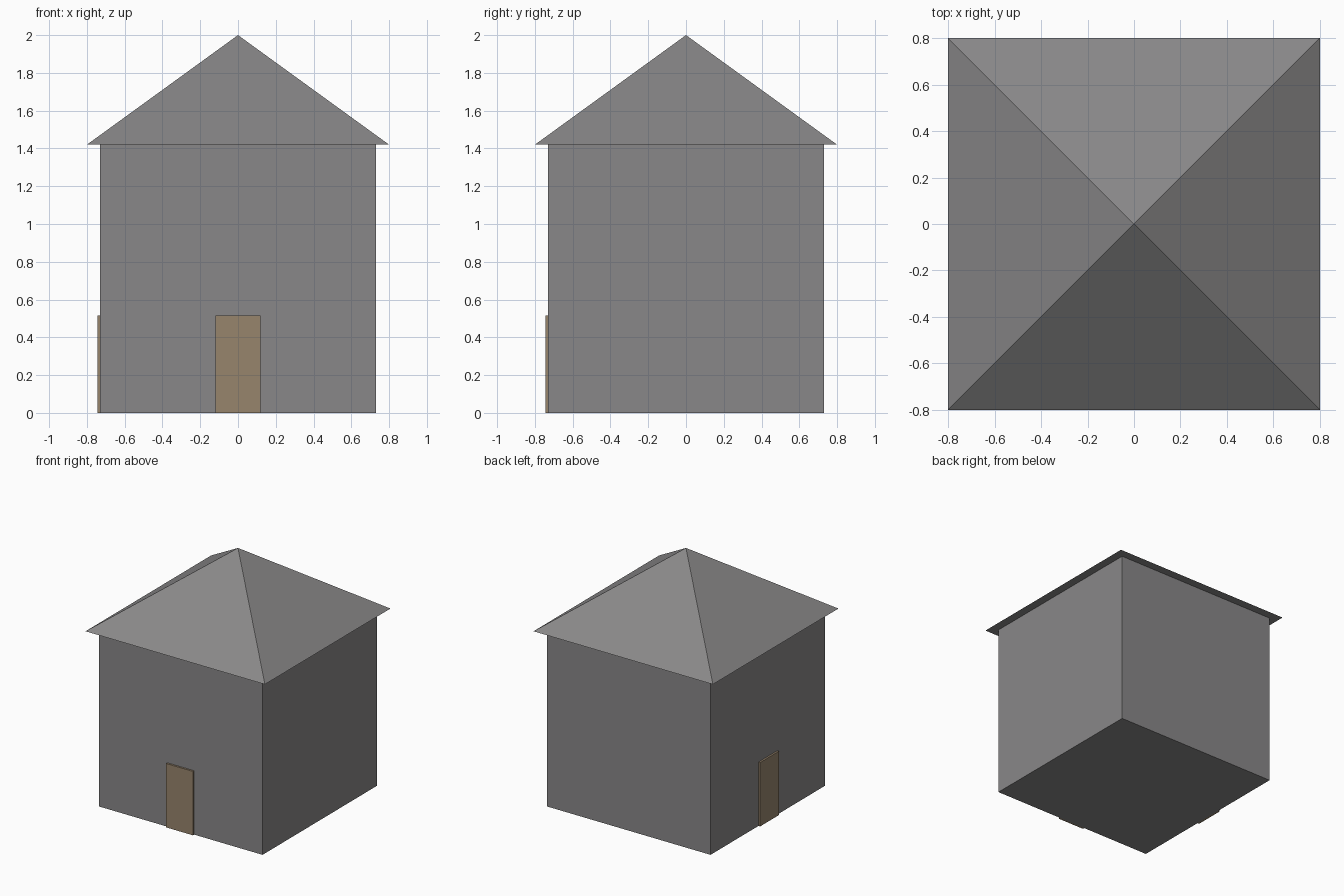
import bpy
import bmesh
from mathutils import Vector

cube = bpy.data.objects.get("Cube")
if cube:
    bpy.data.objects.remove(cube, do_unlink=True)


def material(name, rgb):
    mat = bpy.data.materials.new(name)
    mat.use_nodes = True
    mat.diffuse_color = (*rgb, 1)
    mat.node_tree.nodes["Principled BSDF"].inputs["Base Color"].default_value = (*rgb, 1)
    return mat


def add_object(name, bm, mat):
    bmesh.ops.recalc_face_normals(bm, faces=bm.faces)
    mesh = bpy.data.meshes.new(name)
    bm.to_mesh(mesh)
    bm.free()
    mesh.materials.append(mat)
    obj = bpy.data.objects.new(name, mesh)
    bpy.context.collection.objects.link(obj)
    return obj


def box(name, low, high, mat):
    low, high = Vector(low), Vector(high)
    bm = bmesh.new()
    bmesh.ops.create_cube(bm, size=1)
    bmesh.ops.scale(bm, vec=high - low, verts=bm.verts)
    bmesh.ops.translate(bm, vec=(low + high) / 2, verts=bm.verts)
    return add_object(name, bm, mat)


grey = material("stone grey", (0.25, 0.245, 0.247))
brown = material("door brown", (0.31, 0.233, 0.152))

WALL, EAVE, EAVE_Z, TOP = 0.73, 0.8, 1.42, 2.0
DOOR_HALF, DOOR_TOP, DOOR_OUT = 0.12, 0.515, 0.745

# Walls
box("walls", (-WALL, -WALL, 0), (WALL, WALL, EAVE_Z), grey)

# Pyramid roof with overhanging eaves
bm = bmesh.new()
corners = [bm.verts.new((x * EAVE, y * EAVE, EAVE_Z))
           for x, y in ((-1, -1), (1, -1), (1, 1), (-1, 1))]
apex = bm.verts.new((0, 0, TOP))
bm.faces.new(corners)
for i, corner in enumerate(corners):
    bm.faces.new((corner, corners[(i + 1) % 4], apex))
add_object("roof", bm, grey)

# Doors on the front and one side
box("front_door", (-DOOR_HALF, -DOOR_OUT, 0), (DOOR_HALF, -WALL, DOOR_TOP), brown)
box("side_door", (-DOOR_OUT, -DOOR_HALF, 0), (-WALL, DOOR_HALF, DOOR_TOP), brown)
